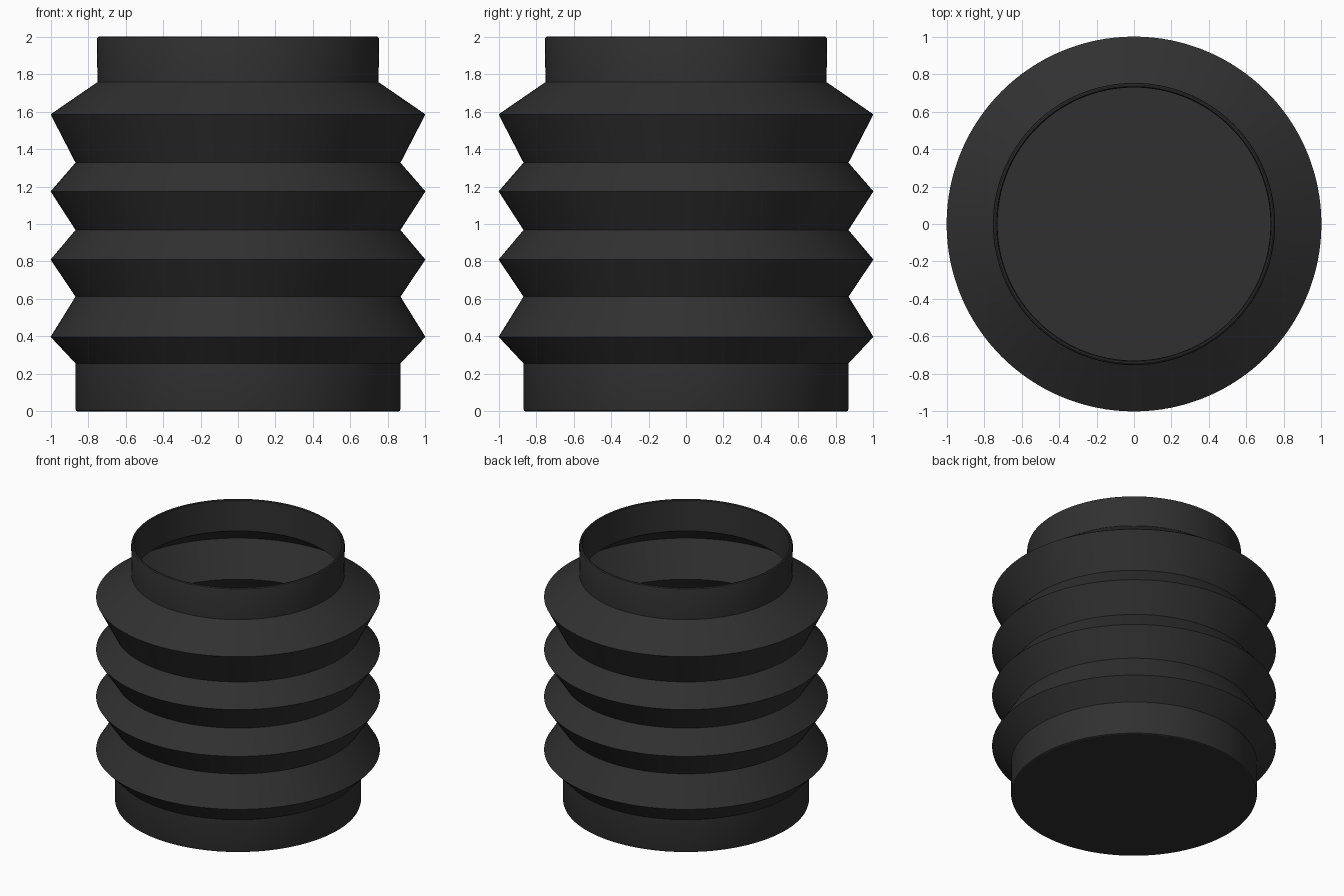
import bpy, bmesh, math

if "Cube" in bpy.data.objects:
    bpy.data.objects.remove(bpy.data.objects["Cube"])

WALL = 0.022
SEGMENTS = 128

# Outer silhouette of the bellows (radius, height), base collar to neck
folds = [(0.867, 0.256), (1.0, 0.398), (0.867, 0.612), (1.0, 0.81),
         (0.867, 0.968), (1.0, 1.174), (0.867, 1.327), (1.0, 1.585),
         (0.75, 1.757)]

# Closed floor and softened bottom edge, folds, then rounded neck rim
outer = [(0, 0), (0.857, 0), (0.864, 0.004), (0.867, 0.014)] + folds + [
    (0.753, 1.985), (0.75, 1.995), (0.743, 2.0), (0.735, 2.0), (0.73, 1.995)]

# Inner skin follows the folds back down to the floor
inner = [(r - WALL, z) for r, z in reversed(folds)]
inner += [(0.867 - WALL, WALL), (0, WALL)]


def lathe(name, profile):
    bm = bmesh.new()
    verts = [bm.verts.new((r, 0, z)) for r, z in profile]
    edges = [bm.edges.new(pair) for pair in zip(verts, verts[1:])]
    bmesh.ops.spin(bm, geom=verts + edges, cent=(0, 0, 0), axis=(0, 0, 1),
                   angle=math.tau, steps=SEGMENTS)
    bmesh.ops.remove_doubles(bm, verts=bm.verts, dist=1e-4)
    bmesh.ops.recalc_face_normals(bm, faces=bm.faces)
    mesh = bpy.data.meshes.new(name)
    bm.to_mesh(mesh)
    bm.free()
    obj = bpy.data.objects.new(name, mesh)
    bpy.context.collection.objects.link(obj)
    return obj


bellows = lathe("bellows_cup", outer + inner)

# Black rubber
rubber = bpy.data.materials.new("black_rubber")
rubber.diffuse_color = (0.03, 0.03, 0.03, 1)
rubber.use_nodes = True
rubber.node_tree.nodes["Principled BSDF"].inputs["Base Color"].default_value = rubber.diffuse_color
bellows.data.materials.append(rubber)

# Smooth around the axis, crisp at each fold
bpy.context.view_layer.objects.active = bellows
bellows.select_set(True)
bpy.ops.object.shade_smooth_by_angle(angle=math.radians(25))
